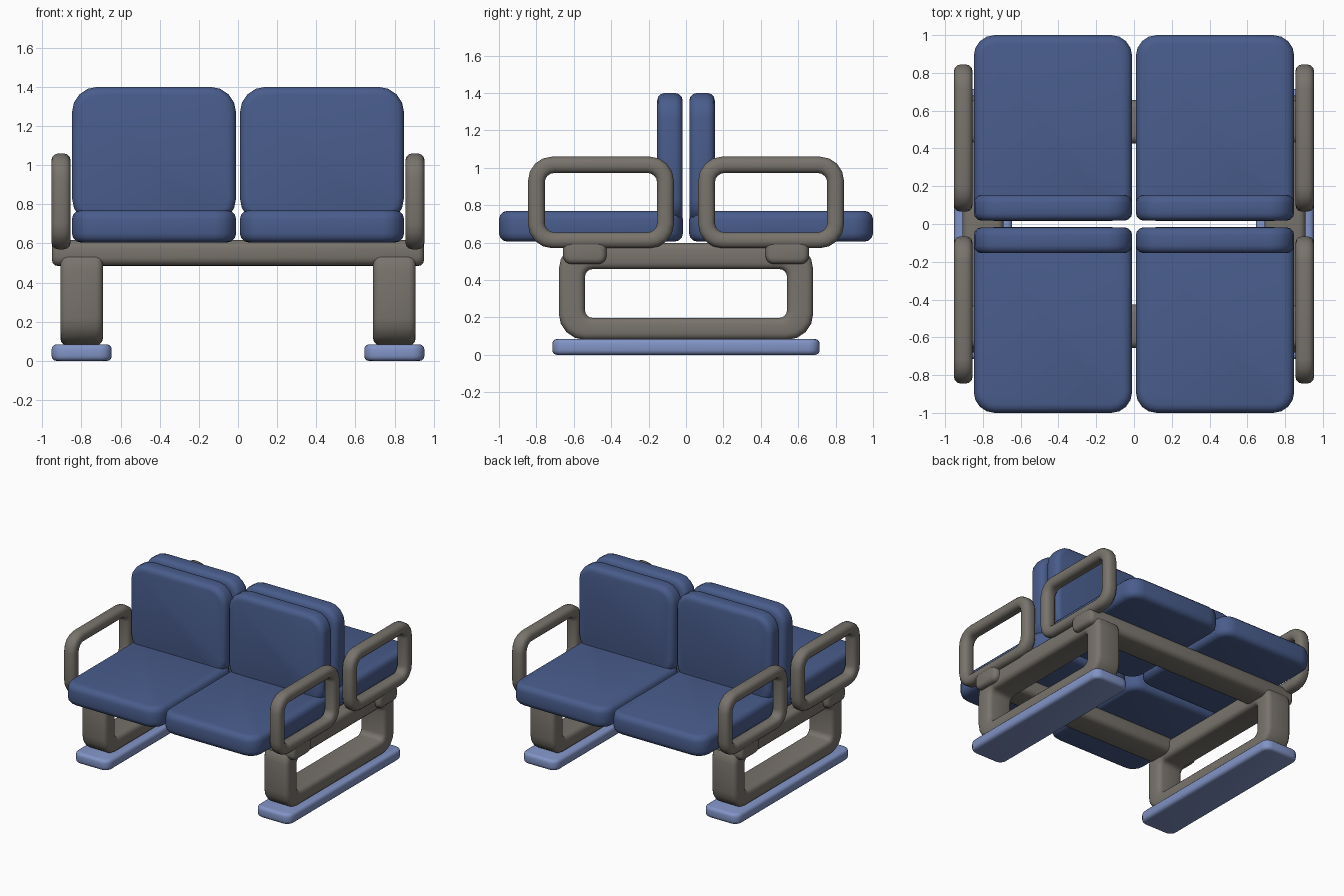
import bpy, bmesh, math

if "Cube" in bpy.data.objects:
    bpy.data.objects.remove(bpy.data.objects["Cube"])


def material(name, rgb):
    m = bpy.data.materials.new(name)
    m.diffuse_color = (*rgb, 1)
    m.use_nodes = True
    m.node_tree.nodes["Principled BSDF"].inputs["Base Color"].default_value = m.diffuse_color
    return m


FABRIC = material("dark blue fabric", (0.066, 0.108, 0.262))
FRAME = material("warm grey frame", (0.190, 0.172, 0.150))
FOOT = material("light blue foot", (0.223, 0.296, 0.565))


def outline(u0, u1, v0, v1, r, seg):
    """Rounded rectangle as a list of 2D points."""
    pts = []
    corners = [(u1 - r, v1 - r), (u0 + r, v1 - r), (u0 + r, v0 + r), (u1 - r, v0 + r)]
    for i, (cu, cv) in enumerate(corners):
        for k in range(seg + 1):
            a = math.pi / 2 * (i + k / seg)
            pts.append((cu + r * math.cos(a), cv + r * math.sin(a)))
    return pts


def plate(name, axis, rect, radius, depth, bevel, mat, hole=None, hole_radius=0.04, seg=4):
    """Rounded plate (or ring, with a hole) across the given axis, with soft rims."""
    def place(p, d):
        u, v = p
        return {"x": (d, u, v), "y": (u, d, v), "z": (u, v, d)}[axis]

    bm = bmesh.new()
    loops = [outline(*rect, radius, seg)]
    if hole:
        loops.append(outline(*hole, hole_radius, seg))
    rings = [[[bm.verts.new(place(p, d)) for p in lp] for d in depth] for lp in loops]
    n = len(loops[0])
    rims = []
    for lo, hi in rings:
        for i in range(n):
            j = (i + 1) % n
            bm.faces.new((lo[i], lo[j], hi[j], hi[i]))
            rims += [bm.edges.get((lo[i], lo[j])), bm.edges.get((hi[i], hi[j]))]
    for side in (0, 1):
        if hole:
            a, b = rings[0][side], rings[1][side]
            for i in range(n):
                j = (i + 1) % n
                bm.faces.new((a[i], a[j], b[j], b[i]))
        else:
            bm.faces.new(rings[0][side])
    bmesh.ops.recalc_face_normals(bm, faces=bm.faces)
    bmesh.ops.bevel(bm, geom=rims, offset=bevel, offset_type='OFFSET', segments=3,
                    profile=0.5, affect='EDGES', clamp_overlap=False)
    bmesh.ops.recalc_face_normals(bm, faces=bm.faces)
    me = bpy.data.meshes.new(name)
    bm.to_mesh(me)
    bm.free()
    me.materials.append(mat)
    ob = bpy.data.objects.new(name, me)
    bpy.context.collection.objects.link(ob)
    bpy.ops.object.select_all(action='DESELECT')
    ob.select_set(True)
    bpy.context.view_layer.objects.active = ob
    bpy.ops.object.shade_smooth_by_angle(angle=math.radians(40))


def span(s, a, b):
    """Range a..b mirrored to the side s, in ascending order."""
    return tuple(sorted((s * a, s * b)))


for sy, row in ((-1, "front"), (1, "back")):
    for sx, side in ((-1, "left"), (1, "right")):
        x = span(sx, 0.01, 0.848)
        # cushions
        plate(f"seat_{row}_{side}", "z", (*x, *span(sy, 0.016, 1.0)), 0.11,
              (0.605, 0.77), 0.045, FABRIC)
        plate(f"backrest_{row}_{side}", "y", (*x, 0.70, 1.40), 0.13,
              span(sy, 0.018, 0.154), 0.04, FABRIC)
        # armrest loop
        plate(f"armrest_{row}_{side}", "x", (*span(sy, 0.065, 0.845), 0.57, 1.06), 0.13,
              span(sx, 0.855, 0.953), 0.035, FRAME,
              hole=(*span(sy, 0.155, 0.755), 0.655, 0.972), hole_radius=0.05)
    # cross beam under the seats
    plate(f"beam_{row}", "x", (*span(sy, 0.425, 0.657), 0.485, 0.618), 0.045,
          (-0.95, 0.95), 0.03, FRAME)

for sx, side in ((-1, "left"), (1, "right")):
    # leg loop and floor runner
    plate(f"leg_{side}", "x", (-0.68, 0.68, 0.08, 0.598), 0.14, span(sx, 0.69, 0.908),
          0.035, FRAME, hole=(-0.54, 0.54, 0.198, 0.458), hole_radius=0.04)
    plate(f"foot_{side}", "z", (*span(sx, 0.645, 0.952), -0.715, 0.715), 0.06,
          (0.0, 0.085), 0.025, FOOT)
